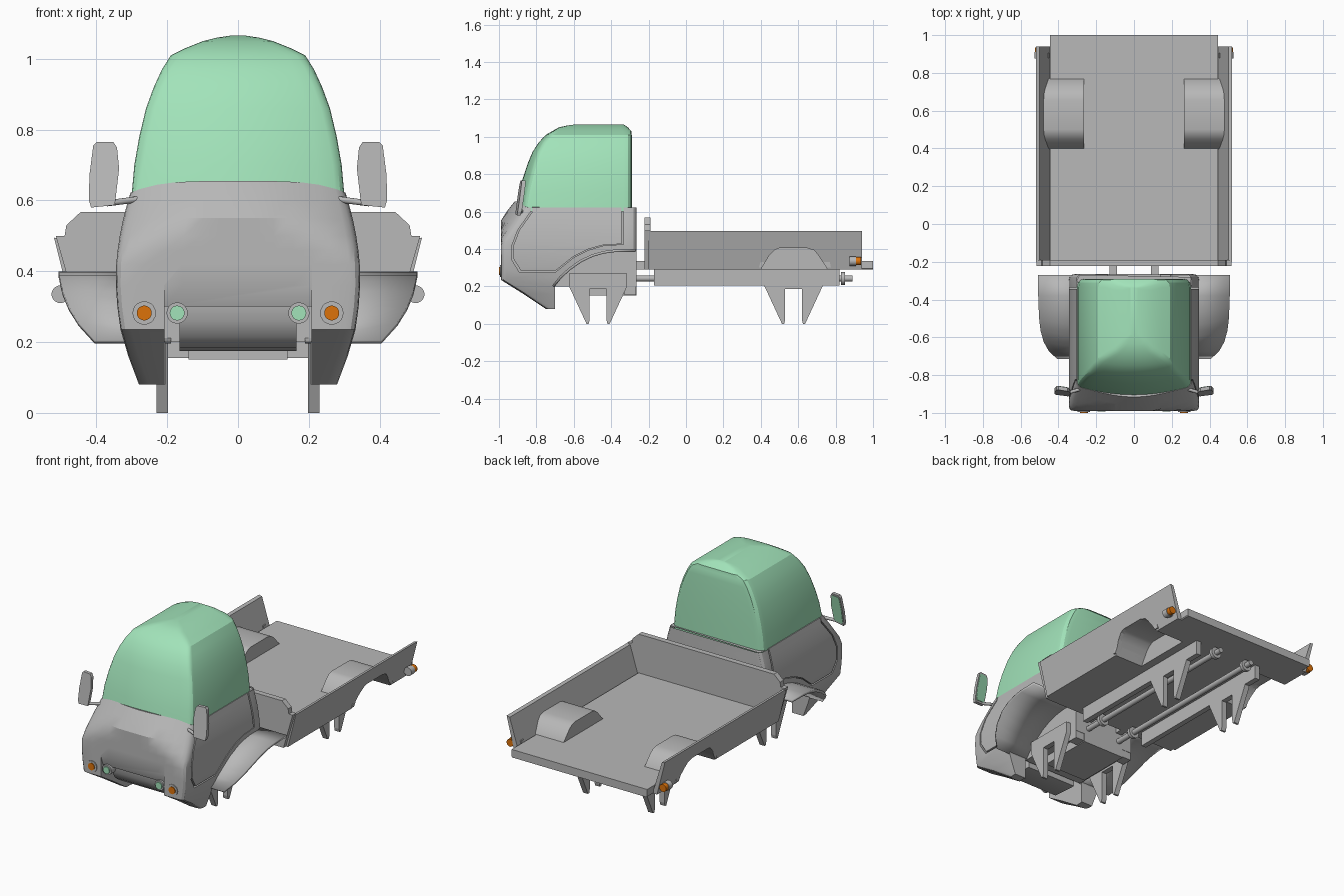
import bpy, bmesh, math
from mathutils import Vector

if "Cube" in bpy.data.objects:
    bpy.data.objects.remove(bpy.data.objects["Cube"])


def material(name, rgb):
    m = bpy.data.materials.new(name)
    m.diffuse_color = (*rgb, 1)
    m.use_nodes = True
    m.node_tree.nodes["Principled BSDF"].inputs["Base Color"].default_value = m.diffuse_color
    return m


GREY = material("body grey", (0.48, 0.48, 0.48))
GREEN = material("window green", (0.36, 0.77, 0.49))
ORANGE = material("lamp orange", (0.72, 0.17, 0.003))


def finish(name, bm, mat, smooth=None):
    bmesh.ops.recalc_face_normals(bm, faces=bm.faces[:])
    me = bpy.data.meshes.new(name)
    bm.to_mesh(me)
    bm.free()
    ob = bpy.data.objects.new(name, me)
    bpy.context.collection.objects.link(ob)
    me.materials.append(mat)
    if smooth:
        shade(ob, smooth)
    return ob


def shade(ob, angle):
    bpy.ops.object.select_all(action='DESELECT')
    ob.select_set(True)
    bpy.context.view_layer.objects.active = ob
    bpy.ops.object.shade_smooth_by_angle(angle=math.radians(angle))


def loft(name, rings, mat, smooth=None, closed=False):
    bm = bmesh.new()
    vs = [[bm.verts.new(p) for p in r] for r in rings]
    n = len(vs[0])
    for a, b in zip(vs, vs[1:] + vs[:1] if closed else vs[1:]):
        for i in range(n):
            bm.faces.new((a[i], a[(i + 1) % n], b[(i + 1) % n], b[i]))
    if not closed:
        bm.faces.new(vs[0])
        bm.faces.new(vs[-1])
    return finish(name, bm, mat, smooth)


def prism(name, pts, axis, a, b, mat=GREY, smooth=None):
    # axis x: points are (y, z); axis y: points are (x, z)
    place = (lambda p, t: (t, p[0], p[1])) if axis == 'x' else (lambda p, t: (p[0], t, p[1]))
    return loft(name, [[place(p, t) for p in pts] for t in (a, b)], mat, smooth)


def box(name, x0, x1, y0, y1, z0, z1, mat=GREY):
    return prism(name, [(x0, z0), (x1, z0), (x1, z1), (x0, z1)], 'y', y0, y1, mat)


def rod(name, p, q, r, mat=GREY, n=20):
    p, q = Vector(p), Vector(q)
    rot = (q - p).to_track_quat('Z', 'Y')
    circ = [Vector((r * math.cos(2 * math.pi * i / n), r * math.sin(2 * math.pi * i / n), 0)) for i in range(n)]
    return loft(name, [[c + rot @ v for v in circ] for c in (p, q)], mat, 40)


def cut(ob, cutter, keep=False):
    mod = ob.modifiers.new("cut", 'BOOLEAN')
    mod.operation, mod.solver, mod.object = 'DIFFERENCE', 'EXACT', cutter
    bpy.context.view_layer.objects.active = ob
    bpy.ops.object.modifier_apply(modifier=mod.name)
    if not keep:
        bpy.data.objects.remove(cutter)


def cab_ring(z, hw, yb, fy, rf, rb, lift=0):
    # plan outline: curved front, rounded corners, straight sides and back
    rf, rb = min(rf, hw * .4), min(rb, hw * .4)
    front = []
    for i in range(13):
        x = (hw - rf) * (i / 6 - 1)
        zz = z + lift * (1 - (x / hw) ** 4)
        front.append((x, fy(x, zz), zz))
    ye = fy(hw, z)

    def bez(p, c, q, t):
        return tuple((1 - t) ** 2 * u + 2 * t * (1 - t) * v + t * t * w for u, v, w in zip(p, c, q))
    side = [bez(front[-1], (hw, ye, z), (hw, ye + rf, z), t / 3) for t in (1, 2, 3)]
    side += [bez((hw, yb - rb, z), (hw, yb, z), (hw - rb, yb, z), t / 3) for t in range(4)]
    return front + side + [(-x, y, w) for x, y, w in reversed(side)]


# cab body
def hood_y(x, z):
    return -.99 + max(0, z - .56 + .10 * (x / .3) ** 2) * .78


body_levels = [(.08, .28, -.75), (.16, .31, -.87), (.235, .332, -.99), (.3, .341, -.99), (.36, .345, -.99),
               (.42, .344, 0), (.46, .34, 0), (.5, .334, 0), (.54, .326, 0), (.58, .316, 0), (.622, .304, 0)]
rings = []
for z, hw, yf in body_levels:
    fy = hood_y if yf == 0 else (lambda x, zz, yf=yf: yf)
    rings.append(cab_ring(z, hw, -.265, fy, .03, .035, max(0, z - .5) / .122 * .033))
body = loft("cab_body", rings, GREY)

arch = [(-.71, .2), (-.67, .25), (-.62, .295), (-.56, .337), (-.5, .365), (-.44, .382), (-.38, .39), (-.27, .392)]
for s in (-1, 1):
    cut(body, prism("arch_cutter", [(-.7, -.1), (-.7, .2)] + arch[1:] + [(0, .392), (0, -.1)], 'x', .2 * s, .7 * s))
    # door seam
    door = [(-.82, .75), (-.83, .6), (-.90, .5), (-.93, .42), (-.93, .34), (-.89, .275), (-.70, .275),
            (-.60, .355), (-.52, .395), (-.44, .418), (-.335, .425), (-.335, .75)]
    inner = [(-.64 + (y + .64) * .97, .47 + (z - .47) * .955) for y, z in door]
    seam = loft("seam_cutter", [[(x * s, y, z) for y, z in prof] for x, prof in
                                ((.288, door), (.5, door), (.5, inner), (.288, inner))], GREY, closed=True)
    cut(body, seam)
cut(body, box("floor_cutter", -.205, .205, -.72, 0, -.1, .2))
cut(body, prism("nose_cutter", [(-1.1, .36), (-.99, .36), (-.97, .30), (-.71, .30), (-.71, -.1), (-1.1, -.1)],
                'x', -.208, .208))
shade(body, 25)

# cab windows and roof
glass_levels = [(.60, .302, -.915, -.29), (.70, .293, -.895, -.29), (.78, .279, -.872, -.29), (.86, .26, -.845, -.29),
                (.92, .238, -.82, -.29), (.97, .215, -.787, -.29), (1.01, .19, -.75, -.29), (1.03, .15, -.715, -.292),
                (1.05, .10, -.68, -.31), (1.06, .06, -.635, -.325), (1.066, .02, -.59, -.335)]
loft("cab_windows", [cab_ring(z, hw, yb, lambda x, zz, yf=yf: yf + .05 * (x / .3) ** 2, .025, .045)
                     for z, hw, yf, yb in glass_levels], GREEN, 25)

# cab underside and front bumper
box("cab_floor", -.14, .14, -.6, -.265, .15, .32)
box("cab_back_sill", -.2, .2, -.33, -.267, .155, .3)
prism("front_bumper", [(-.95, .30), (-.945, .26), (-.92, .215), (-.88, .185), (-.72, .175), (-.72, .30)],
      'x', -.165, .165, GREY, 40)

for s in (-1, 1):
    side = "right" if s > 0 else "left"
    # front fender sheet
    outer = [.405, .45, .478, .495, .502, .505, .507, .507]
    bm = bmesh.new()
    rows = [[bm.verts.new((x * s, y, z)) for x in (.19, xo)] for (y, z), xo in zip(arch, outer)]
    for a, b in zip(rows, rows[1:]):
        bm.faces.new((a[0], a[1], b[1], b[0]))
    fender = finish(side + "_fender", bm, GREY, 40)
    sol = fender.modifiers.new("thickness", 'SOLIDIFY')
    sol.thickness, sol.offset = .014, 0

    # head lamps
    rod(side + "_indicator_ring", (.265 * s, -.95, .282), (.265 * s, -.995, .282), .033)
    rod(side + "_indicator", (.265 * s, -.96, .282), (.265 * s, -1, .282), .021, ORANGE)
    rod(side + "_headlamp_ring", (.172 * s, -.92, .282), (.172 * s, -.985, .282), .03)
    rod(side + "_headlamp", (.172 * s, -.93, .282), (.172 * s, -.992, .282), .021, GREEN)

    # mirror, leaning back and outward
    shape = [(.348, .587), (.415, .58), (.421, .6), (.42, .67), (.409, .755), (.4, .765), (.352, .765), (.342, .75), (.336, .69)]
    small = [(.38 + (x - .38) * .85, .675 + (z - .675) * .88) for x, z in shape]
    for nm, prof, y0, y1, mat in (("_mirror", shape, -.912, -.892, GREY), ("_mirror_glass", small, -.893, -.889, GREEN)):
        ob = prism(side + nm, [(x * s, z) for x, z in prof], 'y', y0, y1, mat)
        for v in ob.data.vertices:
            v.co.y += (v.co.z - .6) * .15 + (abs(v.co.x) - .34) * .15
    rod(side + "_mirror_arm", (.27 * s, -.87, .605), (.37 * s, -.9, .592), .009, n=10)

    # wheel forks, front and back
    for nm, c, top in (("_front_fork", -.47, .268), ("_rear_fork", .575, .22)):
        half = [(.155, top), (.155, .2), (.062, 0), (.05, 0), (.045, .02), (.045, .187)]
        prism(side + nm, [(c + y, z) for y, z in half] + [(c - y, z) for y, z in reversed(half)],
              'x', .198 * s, .23 * s)

    # chassis rail, tube and mount
    box(side + "_rail", .198 * s, .23 * s, -.17, .82, .205, .3)
    rod(side + "_tube", (.11 * s, -.3, .242), (.11 * s, .89, .242), .016)
    for y in (-.15, .83):
        rod(side + "_tube_collar", (.11 * s, y, .242), (.11 * s, y + .02, .242), .034)
    box(side + "_bed_mount", .09 * s, .13 * s, -.27, -.2, .29, .337)

    # tail lamp
    rod(side + "_tail_lamp_base", (.502 * s, .875, .335), (.502 * s, .91, .335), .025)
    rod(side + "_tail_lamp", (.502 * s, .905, .335), (.502 * s, .935, .335), .022, ORANGE)
    box(side + "_tail_lamp_bracket", .45 * s, .5 * s, .88, .905, .32, .35)

# cargo bed
floor = prism("bed_floor", [(-.44, .29), (.44, .29), (.445, .295), (.445, .337), (-.445, .337), (-.445, .295)],
              'y', -.2, 1.0)
head = [(.455, .29), (.515, .5), (.49, .5), (.485, .53), (.445, .567)]
prism("bed_headboard", head + [(-x, z) for x, z in reversed(head)], 'y', -.223, -.19)
for s in (-1, 1):
    side = "right" if s > 0 else "left"
    wall = prism(side + "_bed_wall", [(x * s, z) for x, z in ((.438, .29), (.50, .49), (.52, .495), (.468, .29))],
                 'y', -.2, .94)
    well = prism(side + "_wheel_well", [(.39, .3), (.40, .337), (.45, .395), (.475, .414), (.5, .42), (.655, .42),
                                        (.69, .412), (.715, .395), (.768, .337), (.775, .3)], 'x', .266 * s, .478 * s)
    cutter = prism("well_cutter", [(.40, .2), (.40, .29), (.445, .365), (.475, .395), (.5, .405), (.645, .405),
                                   (.685, .393), (.705, .37), (.757, .29), (.757, .2)], 'x', .28 * s, .7 * s)
    cut(floor, cutter, True)
    cut(wall, cutter, True)
    cut(well, cutter)
    shade(well, 35)
